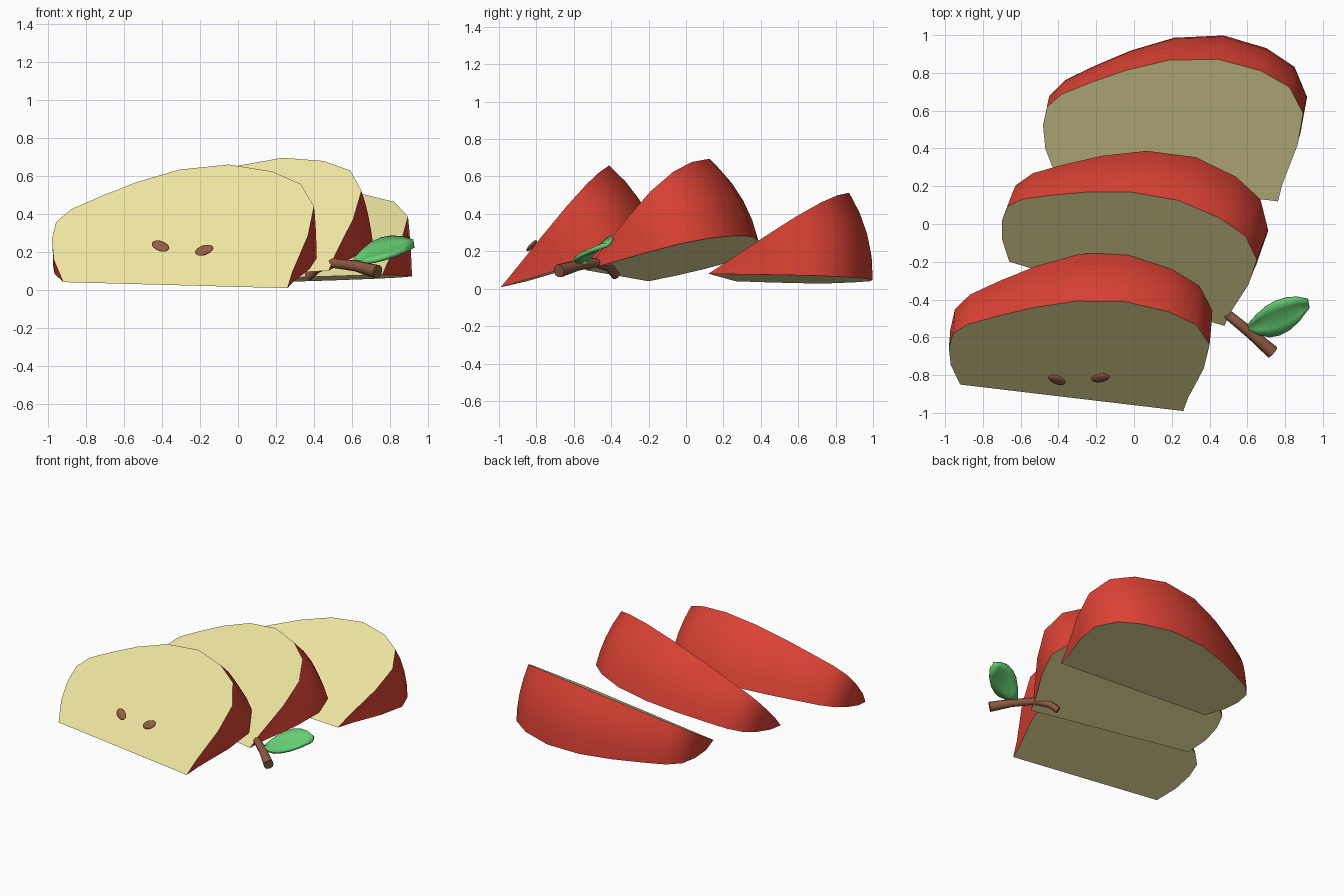
import bpy, bmesh, math
from mathutils import Vector, Matrix

if "Cube" in bpy.data.objects:
    bpy.data.objects.remove(bpy.data.objects["Cube"])

def material(name, rgb):
    m = bpy.data.materials.new(name)
    m.diffuse_color = (*rgb, 1)
    m.use_nodes = True
    m.node_tree.nodes["Principled BSDF"].inputs["Base Color"].default_value = m.diffuse_color
    return m

FLESH = material("flesh", (0.87, 0.80, 0.36))
SKIN = material("skin", (0.72, 0.055, 0.035))
SEED = material("seed", (0.30, 0.11, 0.06))
BARK = material("bark", (0.27, 0.10, 0.055))
GREEN = material("green", (0.13, 0.62, 0.17))

def add_object(name, bm, mats, angle=None):
    bmesh.ops.recalc_face_normals(bm, faces=bm.faces)
    me = bpy.data.meshes.new(name)
    bm.to_mesh(me)
    bm.free()
    ob = bpy.data.objects.new(name, me)
    bpy.context.collection.objects.link(ob)
    for m in mats:
        me.materials.append(m)
    if angle:
        bpy.ops.object.select_all(action='DESELECT')
        ob.select_set(True)
        bpy.context.view_layer.objects.active = ob
        bpy.ops.object.shade_smooth_by_angle(angle=math.radians(angle))
    return ob

def frame(left, right, apex):
    """Axes of a cut face: along the core, up the face, out of the face."""
    left = Vector(left)
    e = (Vector(right) - left).normalized()
    d = Vector(apex) - left
    v = (d - e * d.dot(e)).normalized()
    return left, e, v, e.cross(v)

# Half apple outline: (along core, away from core)
PROFILE = [(0, 0), (-.065, .15), (-.089, .29), (-.078, .41), (-.008, .5),
           (.135, .592), (.317, .697), (.538, .793), (.796, .837), (1.03, .798),
           (1.189, .718), (1.275, .567), (1.263, .365), (1.205, .115), (1.189, 0)]
STEPS, WEDGE = 4, math.radians(33.5)

def slice_wedge(name, left, right, apex):
    o, e, v, n = frame(left, right, apex)
    bm = bmesh.new()
    start = bm.verts.new(o)
    end = bm.verts.new(o + e * PROFILE[-1][0])
    rings = []
    for k in range(STEPS + 1):
        a = WEDGE * k / STEPS
        u = v * math.cos(a) - n * math.sin(a)
        mid = [bm.verts.new(o + e * s + u * t) for s, t in PROFILE[1:-1]]
        rings.append([start] + mid + [end])
    for a, b in zip(rings, rings[1:]):
        for i in range(len(a) - 1):
            quad = list(dict.fromkeys((a[i], a[i + 1], b[i + 1], b[i])))
            bm.faces.new(quad).material_index = 1
    bm.faces.new(rings[0])
    bm.faces.new(rings[-1][::-1])
    return add_object(name, bm, [FLESH, SKIN], 45)

# Three slices: core edge ends and highest point of the upper cut
front = ((-.92, -.85, .04), (.26, -.99, .008), (-.05, -.41, .66))
slice_wedge("front_slice", *front)
slice_wedge("middle_slice", (-.66, -.2, .04), (.48, -.54, .10), (.25, .12, .695))
slice_wedge("back_slice", (-.418, .265, .04), (.76, .12, .08), (.46, .865, .51))

# Flat seeds parallel to the front cut
o, e, v, n = frame(*front)
for name, pos, turn in (("left_seed", (-.408, -.825, .23), -28),
                        ("right_seed", (-.178, -.815, .208), 28)):
    bm = bmesh.new()
    bmesh.ops.create_uvsphere(bm, u_segments=14, v_segments=8, radius=1)
    axes = Matrix((e, v, n)).transposed().to_4x4()
    bm.transform(Matrix.Translation(pos) @ axes
                 @ Matrix.Rotation(math.radians(turn), 4, 'Z')
                 @ Matrix.Diagonal((.052, .032, .012, 1)))
    add_object(name, bm, [SEED], 60)

# Bent stem
path = [(.735, -.68, .095, .036), (.62, -.58, .125, .029), (.5, -.482, .14, .026),
        (.42, -.41, .115, .025), (.37, -.375, .07, .024)]
bm = bmesh.new()
pts = [Vector(p[:3]) for p in path]
rings = []
for i, p in enumerate(pts):
    d = (pts[min(i + 1, len(pts) - 1)] - pts[max(i - 1, 0)]).normalized()
    a = d.cross(Vector((0, 0, 1))).normalized()
    b = d.cross(a)
    angles = [math.tau * k / 10 for k in range(10)]
    rings.append([bm.verts.new(p + path[i][3] * (a * math.cos(t) + b * math.sin(t)))
                  for t in angles])
for a, b in zip(rings, rings[1:]):
    for k in range(10):
        bm.faces.new((a[k], a[k - 1], b[k - 1], b[k]))
bm.faces.new(rings[0])
bm.faces.new(rings[-1])
add_object("stem", bm, [BARK], 40)

# Leaf: widths along the midrib, cupped across, given thickness
base, length = Vector((.605, -.55, .15)), Vector((.32, .125, .095))
side = Vector((-.02, .17, .10)).normalized()
up = length.cross(side).normalized()
widths = [.012, .06, .092, .102, .095, .07, .025]
bm = bmesh.new()
rows = []
for i, w in enumerate(widths):
    f = i / (len(widths) - 1)
    mid = base + length * f + up * .022 * math.sin(math.pi * f)
    rows.append([bm.verts.new(mid + side * w * c - up * .012 * (1 - c * c))
                 for c in (-1, -.5, 0, .5, 1)])
for a, b in zip(rows, rows[1:]):
    for k in range(4):
        bm.faces.new((a[k], b[k], b[k + 1], a[k + 1]))
leaf = add_object("leaf", bm, [GREEN], 50)
mod = leaf.modifiers.new("thickness", 'SOLIDIFY')
mod.thickness, mod.offset = .022, 0
